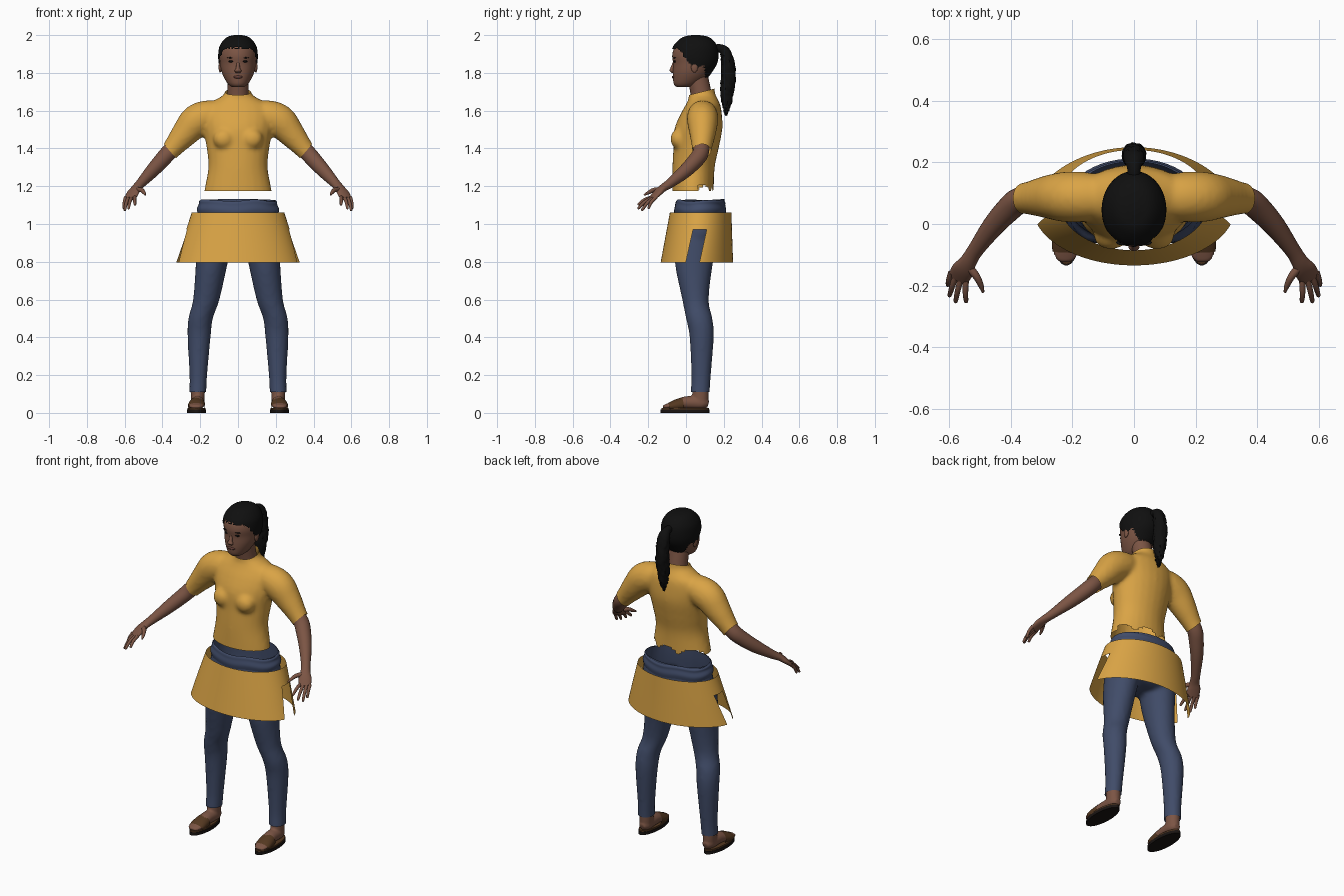
import bpy, bmesh, math, random
from mathutils import Vector, Matrix

random.seed(4)
if "Cube" in bpy.data.objects:
    bpy.data.objects.remove(bpy.data.objects["Cube"], do_unlink=True)


def material(name, r, g, b):
    mat = bpy.data.materials.new(name)
    mat.use_nodes = True
    mat.diffuse_color = (r, g, b, 1)
    shader = next(n for n in mat.node_tree.nodes if n.type == "BSDF_PRINCIPLED")
    shader.inputs["Base Color"].default_value = (r, g, b, 1)
    shader.inputs["Roughness"].default_value = 0.8
    return mat


MUSTARD = material("mustard cloth", 0.70, 0.37, 0.06)
DENIM = material("blue denim", 0.052, 0.072, 0.14)
SKIN = material("brown skin", 0.20, 0.09, 0.058)
LIP = material("dark lip", 0.13, 0.05, 0.04)
HAIR = material("black hair", 0.005, 0.005, 0.005)
LEATHER = material("brown leather", 0.09, 0.04, 0.015)
RUBBER = material("dark rubber", 0.010, 0.007, 0.006)


def finish(name, bm, mat, angle=50):
    """Turn a bmesh into a smooth shaded object."""
    bmesh.ops.recalc_face_normals(bm, faces=bm.faces)
    mesh = bpy.data.meshes.new(name)
    bm.to_mesh(mesh)
    bm.free()
    mesh.materials.append(mat)
    mesh.shade_smooth()
    mesh.set_sharp_from_angle(angle=math.radians(angle))
    ob = bpy.data.objects.new(name, mesh)
    bpy.context.collection.objects.link(ob)
    return ob


def spline(keys, sub):
    """Catmull-Rom interpolation through key tuples."""
    pts = [Vector(k) for k in keys]
    pts = [pts[0]] + pts + [pts[-1]]
    out = []
    for a, b, c, d in zip(pts, pts[1:], pts[2:], pts[3:]):
        for i in range(sub):
            t = i / sub
            out.append(b + (c - a) * (t / 2) + (a * 2 - b * 5 + c * 4 - d) * (t * t / 2)
                       + (b * 3 - a - c * 3 + d) * (t ** 3 / 2))
    return out + [pts[-1]]


def loft(bm, keys, side=1, segs=24, sub=4, ref=None, cap=True):
    """Elliptical rings (x, y, z, ra, rb): level rings, or across the path if ref is given."""
    rows = spline([(k[0] * side,) + tuple(k[1:]) for k in keys], sub)
    centres = [Vector(r[:3]) for r in rows]
    rings = []
    for i, r in enumerate(rows):
        u, v = Vector((1, 0, 0)), Vector((0, 1, 0))
        if ref:
            along = centres[min(i + 1, len(rows) - 1)] - centres[max(i - 1, 0)]
            u = along.cross(Vector(ref)).normalized()
            v = u.cross(along).normalized()
        turn = [math.tau * j / segs for j in range(segs)]
        rings.append([bm.verts.new(centres[i] + u * (r[3] * math.cos(a)) + v * (r[4] * math.sin(a)))
                      for a in turn])
    for low, high in zip(rings, rings[1:]):
        for j in range(segs):
            k = (j + 1) % segs
            bm.faces.new((low[j], low[k], high[k], high[j]))
    if cap:
        bm.faces.new(rings[0])
        bm.faces.new(rings[-1])


def ball(bm, centre, size):
    place = Matrix.Translation(centre) @ Matrix.Diagonal((*size, 1))
    bmesh.ops.create_uvsphere(bm, u_segments=20, v_segments=12, radius=1, matrix=place)


def fuse(name, bm, mat, voxel, cuts=(), smooth=4):
    """Merge overlapping solids into one skin, then open it with planes (point, normal, side limit)."""
    ob = finish(name, bm, mat)
    remesh = ob.modifiers.new("merge", "REMESH")
    remesh.mode, remesh.voxel_size = "VOXEL", voxel
    relax = ob.modifiers.new("relax", "SMOOTH")
    relax.factor, relax.iterations = 0.5, smooth
    bpy.context.view_layer.update()
    merged = bpy.data.meshes.new_from_object(ob.evaluated_get(bpy.context.evaluated_depsgraph_get()))
    bpy.data.objects.remove(ob, do_unlink=True)
    bm = bmesh.new()
    bm.from_mesh(merged)
    bpy.data.meshes.remove(merged)
    for point, normal, limit in cuts:
        sign = -1 if point[0] < 0 else 1
        faces = [f for f in bm.faces if limit is None or f.calc_center_median().x * sign > limit]
        geom = faces + list({e for f in faces for e in f.edges}) + list({v for f in faces for v in f.verts})
        bmesh.ops.bisect_plane(bm, geom=geom, plane_co=point, plane_no=normal, clear_outer=True)
    return finish(name, bm, mat)


SIDES = (("left", 1), ("right", -1))

# Shirt: torso, bust and sleeves merged, opened at hem, collar and cuffs
bm = bmesh.new()
loft(bm, [(0, .037, 1.14, .182, .11), (0, .037, 1.18, .178, .11), (0, .04, 1.3, .157, .112),
          (0, .053, 1.4, .166, .12), (0, .065, 1.5, .182, .127), (0, .08, 1.58, .188, .11),
          (0, .09, 1.63, .165, .092), (0, .09, 1.66, .115, .078), (0, .085, 1.69, .072, .07),
          (0, .083, 1.75, .066, .066)])
cuts = [((0, 0, 1.175), (0, 0, -1), None), ((0, .085, 1.7), (0, -.25, 1), None)]
for _, s in SIDES:
    ball(bm, (.075 * s, -.035, 1.45), (.057, .048, .055))
    loft(bm, [(.08, .088, 1.59, .06, .065), (.15, .088, 1.575, .082, .08), (.22, .088, 1.545, .088, .082),
              (.28, .088, 1.48, .073, .07), (.36, .083, 1.385, .05, .05), (.42, .08, 1.315, .05, .05)],
         side=s, ref=(0, 1, 0))
    cuts.append(((.36 * s, .08, 1.385), (.76 * s, 0, -.65), .26))
shirt = fuse("shirt", bm, MUSTARD, .012, cuts)
# Ragged notches in the back hem
bm = bmesh.new()
bm.from_mesh(shirt.data)
torn = []
for f in bm.faces:
    c = f.calc_center_median()
    if c.y > .06 and c.z < 1.17 + .04 * abs(math.sin(c.x * 22 + 1)):
        torn.append(f)
bmesh.ops.delete(bm, geom=torn, context="FACES")
bm.to_mesh(shirt.data)
bm.free()

# Trousers: hips and legs merged, opened at waist and ankles
bm = bmesh.new()
loft(bm, [(0, .075, 1.16, .196, .128), (0, .075, 1.06, .212, .13), (0, .07, .96, .225, .132),
          (0, .06, .89, .2, .115), (0, .05, .86, .14, .07)])
cuts = [((0, 0, 1.12), (0, -.06, 1), None)]
for _, s in SIDES:
    loft(bm, [(.115, .06, .98, .1, .12), (.138, .042, .8, .085, .102), (.168, .05, .6, .07, .07),
              (.198, .07, .5, .065, .07), (.206, .083, .4, .061, .064), (.21, .08, .2, .047, .052),
              (.213, .075, .11, .045, .051), (.213, .075, .07, .045, .051)], side=s)
cuts.append(((0, 0, .11), (0, 0, -1), None))
fuse("trousers", bm, DENIM, .012, cuts)

# Folded waistband
bm = bmesh.new()
loft(bm, [(0, .075, 1.05, .212, .134), (0, .075, 1.075, .218, .138), (0, .075, 1.1, .208, .133),
          (0, .076, 1.115, .207, .132), (0, .076, 1.125, .198, .127)], segs=48, cap=False)
for v in bm.verts:
    v.co.z += .005 * math.sin(v.co.x * 25 + v.co.y * 18)
finish("waistband", bm, DENIM)

# Flared skirt with a slanted slit on each side
bm = bmesh.new()
loft(bm, [(0, .0575, .795, .33, .192), (0, .0675, .93, .288, .177), (0, .0775, 1.06, .245, .163)],
     segs=96, cap=False)
for v in bm.verts:
    v.co.x *= 1 - .5 * max(0, v.co.y - .06) * (1.06 - v.co.z) / .265
SLANT, SLIT_TOP, SLIT_WIDTH = .22, .97, .072
for point, normal in (((0, 0, .8), (0, 1, -SLANT)), ((0, SLIT_WIDTH, .8), (0, 1, -SLANT)),
                      ((0, 0, SLIT_TOP), (0, 0, 1))):
    bmesh.ops.bisect_plane(bm, geom=bm.verts[:] + bm.edges[:] + bm.faces[:],
                           plane_co=point, plane_no=normal)
gap = []
for f in bm.faces:
    c = f.calc_center_median()
    if 0 < c.y - SLANT * (c.z - .8) < SLIT_WIDTH and c.z < SLIT_TOP:
        gap.append(f)
bmesh.ops.delete(bm, geom=gap, context="FACES")
finish("skirt", bm, MUSTARD)

# Head, neck, nose and ears
HEAD = [(0, -.012, 1.724, .03, .036), (0, 0, 1.74, .052, .064), (0, .02, 1.775, .074, .089),
        (0, .033, 1.81, .088, .102), (0, .045, 1.85, .095, .113), (0, .046, 1.89, .098, .119),
        (0, .048, 1.93, .092, .111), (0, .052, 1.965, .071, .086), (0, .052, 1.985, .045, .055),
        (0, .052, 1.993, .012, .014)]
bm = bmesh.new()
loft(bm, HEAD, segs=40)
loft(bm, [(0, .088, 1.64, .06, .056), (0, .078, 1.7, .056, .056), (0, .06, 1.79, .056, .055)])
loft(bm, [(0, -.064, 1.855, .008, .006), (0, -.072, 1.825, .011, .011), (0, -.075, 1.812, .018, .013),
          (0, -.068, 1.8, .012, .008)], segs=12)
for _, s in SIDES:
    ball(bm, (.094 * s, .045, 1.83), (.009, .018, .028))
finish("head", bm, SKIN)

# Painted face
bm = bmesh.new()
ball(bm, (0, -.064, 1.778), (.025, .011, .008))
finish("lips", bm, LIP)
bm = bmesh.new()
for _, s in SIDES:
    ball(bm, (.036 * s, -.059, 1.861), (.014, .008, .006))
    ball(bm, (.038 * s, -.06, 1.88), (.02, .009, .003))
finish("eyes_and_brows", bm, HAIR)


def hairline(y):
    """Height of the hair edge: high at the brow, low at the nape."""
    if y > .1:
        return 1.775
    return 1.93 - .095 * min(1, max(0, (y + .045) / .08))


# Hair cap follows the skull with a ragged edge
bm = bmesh.new()
loft(bm, [(x, y, z + .007 * (z > 1.9), a + .007, b + .007) for x, y, z, a, b in HEAD], segs=72, sub=8)
bald = []
for f in bm.faces:
    c = f.calc_center_median()
    if c.z < hairline(c.y) + random.uniform(-.005, .005):
        bald.append(f)
bmesh.ops.delete(bm, geom=bald, context="FACES")
finish("hair_cap", bm, HAIR)

# Ponytail with loose strands
bm = bmesh.new()
loft(bm, [(0, .14, 1.925, .022, .022), (0, .18, 1.93, .022, .022), (0, .212, 1.9, .034, .03),
          (0, .225, 1.8, .037, .038), (0, .218, 1.7, .034, .036), (0, .214, 1.62, .018, .02),
          (0, .212, 1.575, .003, .003)], ref=(0, 1, .3), segs=28, sub=7)
for v in bm.verts:
    if v.co.z < 1.9:
        v.co += Vector([random.uniform(-.004, .004) for _ in range(3)])
finish("ponytail", bm, HAIR)

# Forearms with hands: little finger to index, then thumb
TIPS = [(.605, -.2, 1.08), (.6, -.235, 1.07), (.58, -.255, 1.08), (.545, -.255, 1.1)]
UP = (0, 0, 1)
for label, s in SIDES:
    bm = bmesh.new()
    loft(bm, [(.31, .085, 1.44, .04, .04), (.37, .077, 1.375, .043, .043), (.41, .045, 1.33, .041, .041),
              (.46, -.01, 1.275, .035, .036), (.515, -.085, 1.215, .026, .025),
              (.54, -.125, 1.188, .028, .02), (.556, -.15, 1.165, .036, .017),
              (.572, -.178, 1.135, .034, .011)], side=s, ref=UP)
    for i, tip in enumerate(TIPS):
        root = Vector((.57, -.17, 1.142)) + Vector((-.016, -.008, 0)) * (i - 1.5)
        tip = Vector(tip)
        knuckle = root.lerp(tip, .5) + Vector((.002, -.004, .006))
        loft(bm, [(*root, .01, .01), (*knuckle, .009, .009), (*tip.lerp(knuckle, .15), .007, .007),
                  (*tip, .003, .003)], side=s, segs=10, ref=UP)
    loft(bm, [(.54, -.135, 1.182, .014, .014), (.512, -.17, 1.18, .012, .012),
              (.497, -.2, 1.165, .009, .009), (.49, -.222, 1.153, .004, .004)], side=s, segs=10, ref=UP)
    finish(label + "_arm", bm, SKIN)

# Feet and sandals
for label, s in SIDES:
    bm = bmesh.new()
    loft(bm, [(.213, .118, .045, .018, .018), (.213, .085, .052, .036, .034), (.215, 0, .054, .037, .034),
              (.22, -.06, .042, .042, .022), (.222, -.105, .034, .037, .013),
              (.222, -.124, .032, .02, .007)], side=s, ref=UP)
    loft(bm, [(.213, .075, .045, .035, .043), (.213, .077, .14, .039, .043)], side=s)
    fuse(label + "_foot", bm, SKIN, .007, smooth=2)
    bm = bmesh.new()
    loft(bm, [(.22, -.005, 0, .05, .13), (.22, -.005, .018, .05, .13)], side=s, segs=40, sub=1)
    finish(label + "_sole", bm, RUBBER, 30)
    bm = bmesh.new()
    loft(bm, [(.22, -.005, .018, .047, .126), (.22, -.005, .027, .047, .126)], side=s, segs=40, sub=1)
    loft(bm, [(.217, -.015, .046, .043, .037), (.22, -.06, .038, .046, .03),
              (.221, -.09, .033, .044, .02)], side=s, ref=UP, cap=False)
    finish(label + "_sandal", bm, LEATHER, 30)
